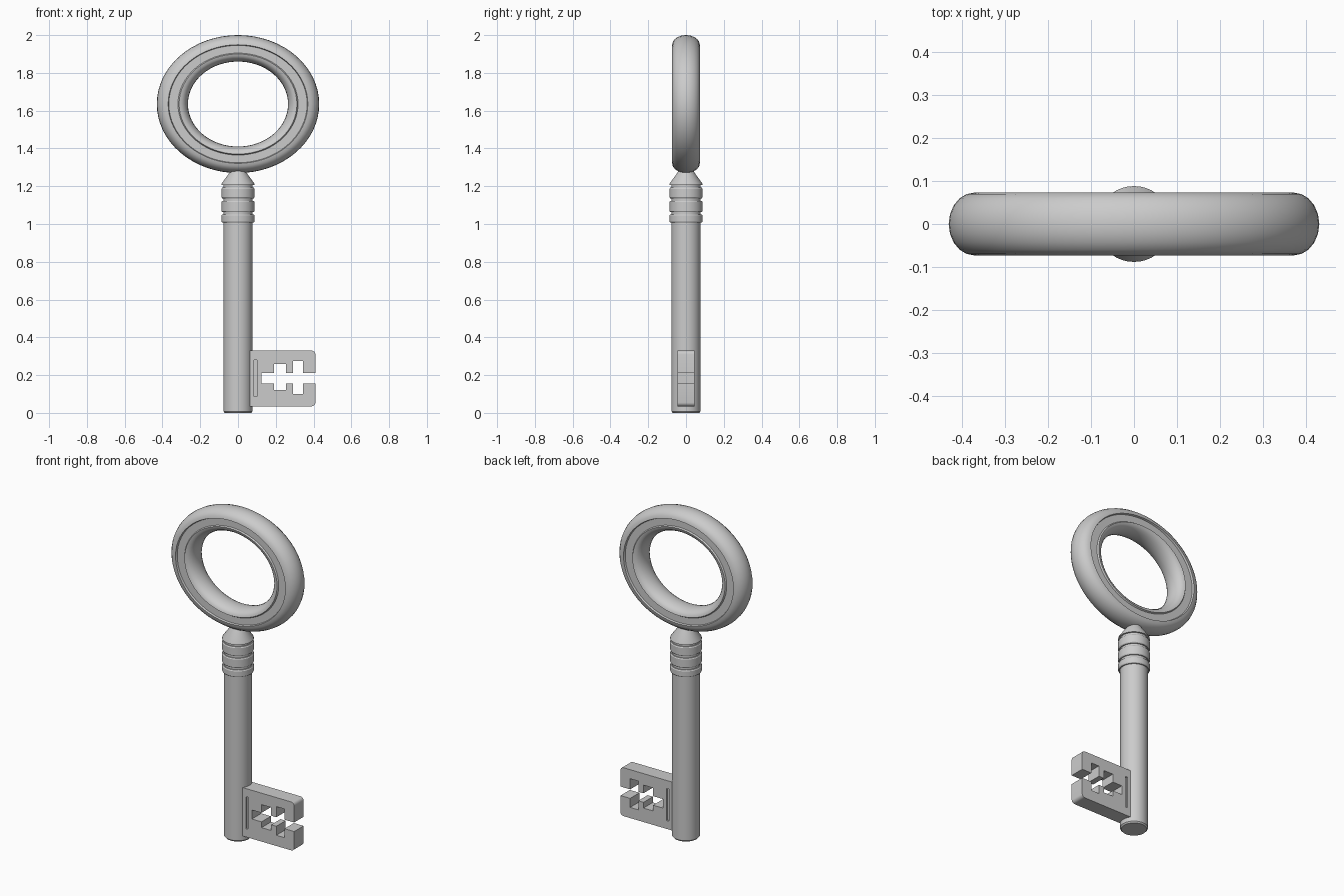
import bpy, bmesh
from math import sin, cos, pi, radians

cube = bpy.data.objects.get("Cube")
if cube:
    bpy.data.objects.remove(cube, do_unlink=True)


def finish(name, bm, smooth=True):
    bmesh.ops.recalc_face_normals(bm, faces=bm.faces)
    mesh = bpy.data.meshes.new(name)
    bm.to_mesh(mesh)
    bm.free()
    ob = bpy.data.objects.new(name, mesh)
    bpy.context.collection.objects.link(ob)
    bpy.ops.object.select_all(action='DESELECT')
    ob.select_set(True)
    bpy.context.view_layer.objects.active = ob
    if smooth:
        bpy.ops.object.shade_smooth_by_angle(angle=radians(30))
    return ob


def lathe(name, profile, steps, closed=False):
    """Revolve (radius, height) points about the local z axis."""
    bm = bmesh.new()
    rings = [[bm.verts.new((r * cos(2 * pi * i / steps), r * sin(2 * pi * i / steps), h))
              for i in range(steps)] for r, h in profile]
    pairs = list(zip(rings, rings[1:]))
    if closed:
        pairs.append((rings[-1], rings[0]))
    for a, b in pairs:
        for i in range(steps):
            j = (i + 1) % steps
            bm.faces.new((a[i], a[j], b[j], b[i]))
    if not closed:
        bm.faces.new(rings[0])
        bm.faces.new(rings[-1])
    return finish(name, bm)


def arc(centre, width, height, start, end, count=10):
    angles = [start + (end - start) * i / count for i in range(count + 1)]
    return [(centre + width * cos(a), height * sin(a)) for a in angles]


# Oval bow: rounded rims with a shallow channel on each face
outer = arc(0.37, 0.06, 0.073, -pi / 2, pi / 2)
inner = arc(0.312, 0.047, 0.07, pi / 2, 3 * pi / 2)
channel = [(0.366, 0.062), (0.318, 0.062)]
back_channel = [(r, -h) for r, h in reversed(channel)]
bow = lathe("bow", outer + channel + inner + back_channel, 64, closed=True)
bow.rotation_euler.x = pi / 2
bow.scale.y = 0.849
bow.location.z = 1.635

# Shank
lathe("shank", [(0.07, 0), (0.077, 0.008), (0.077, 1.03)], 40)

# Collar: three bands split by grooves, topped by a cone
collar = [(0.077, 1.005)]
for low, high in ((1.008, 1.05), (1.064, 1.122), (1.136, 1.192)):
    collar += [(0.078, low), (0.084, low), (0.088, low + 0.006),
               (0.088, high - 0.006), (0.084, high), (0.078, high)]
collar += [(0.078, 1.206), (0.088, 1.206), (0.086, 1.215), (0.045, 1.272), (0.035, 1.3)]
lathe("collar", collar, 40)

# Bit: toothed plate with an open stepped keyway
outline = [(0.04, 0.035), (0.41, 0.035), (0.41, 0.155), (0.345, 0.155),
           (0.345, 0.1), (0.29, 0.1), (0.29, 0.155), (0.255, 0.155),
           (0.255, 0.12), (0.19, 0.12), (0.19, 0.155), (0.125, 0.155),
           (0.125, 0.21), (0.19, 0.21), (0.19, 0.26), (0.255, 0.26),
           (0.255, 0.21), (0.29, 0.21), (0.29, 0.275), (0.345, 0.275),
           (0.345, 0.21), (0.41, 0.21), (0.41, 0.33), (0.04, 0.33)]
bm = bmesh.new()
face = bm.faces.new([bm.verts.new((x, -0.045, z)) for x, z in outline])
extruded = bmesh.ops.extrude_face_region(bm, geom=[face])
bmesh.ops.translate(bm, vec=(0, 0.09, 0),
                    verts=[v for v in extruded["geom"] if isinstance(v, bmesh.types.BMVert)])
corners = [e for e in bm.edges
           if all(v.co.x > 0.4 and (v.co.z < 0.04 or v.co.z > 0.32) for v in e.verts)]
bmesh.ops.bevel(bm, geom=corners, offset=0.02, segments=4, profile=0.5, affect='EDGES')
bit = finish("bit", bm)

# Narrow grooves beside the shank on both faces of the bit
bm = bmesh.new()
for side in (-1, 1):
    made = bmesh.ops.create_cube(bm, size=1)["verts"]
    bmesh.ops.scale(bm, vec=(0.016, 0.03, 0.195), verts=made)
    bmesh.ops.translate(bm, vec=(0.092, side * 0.05, 0.183), verts=made)
cutter = finish("groove_cutter", bm, smooth=False)
cutter.hide_render = True
cut = bit.modifiers.new("grooves", 'BOOLEAN')
cut.operation = 'DIFFERENCE'
cut.solver = 'EXACT'
cut.object = cutter
bpy.context.view_layer.objects.active = bit
bpy.ops.object.modifier_apply(modifier=cut.name)
bpy.data.objects.remove(cutter, do_unlink=True)
